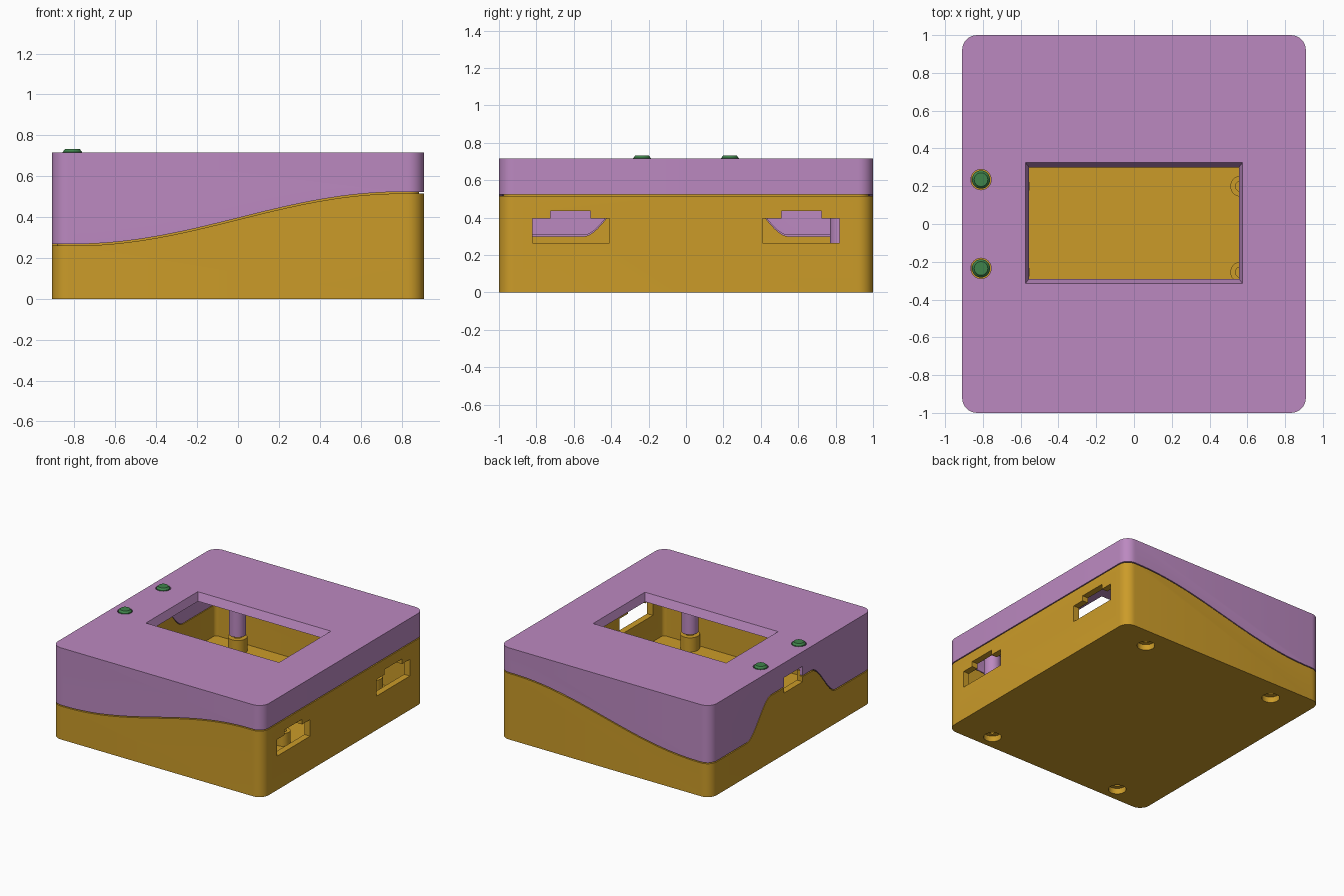
import bpy, bmesh, math
from mathutils import Vector

if "Cube" in bpy.data.objects:
    bpy.data.objects.remove(bpy.data.objects["Cube"])

W, D, H, R = 0.91, 1.0, 0.715, 0.08      # half width, half depth, height, corner radius
WALL, PLATE = 0.05, 0.06


def add(name, bm):
    bmesh.ops.recalc_face_normals(bm, faces=bm.faces)
    me = bpy.data.meshes.new(name)
    bm.to_mesh(me)
    bm.free()
    ob = bpy.data.objects.new(name, me)
    bpy.context.collection.objects.link(ob)
    return ob


def prism(name, pts, axis, lo, hi):
    """Extrude a 2D outline along an axis: x uses (y,z), y uses (x,z), z uses (x,y)."""
    def place(p, t):
        return {'x': (t, p[0], p[1]), 'y': (p[0], t, p[1]), 'z': (p[0], p[1], t)}[axis]
    bm = bmesh.new()
    a = [bm.verts.new(place(p, lo)) for p in pts]
    b = [bm.verts.new(place(p, hi)) for p in pts]
    bm.faces.new(a)
    bm.faces.new(b[::-1])
    for i in range(len(pts)):
        j = (i + 1) % len(pts)
        bm.faces.new((a[i], a[j], b[j], b[i]))
    return add(name, bm)


def block(name, inset, lo, hi):
    """Upright box with rounded vertical corners."""
    r, pts = R - inset, []
    for k, (sx, sy) in enumerate([(1, 1), (-1, 1), (-1, -1), (1, -1)]):
        for i in range(9):
            a = math.pi / 2 * (k + i / 8)
            pts.append((sx * (W - R) + r * math.cos(a), sy * (D - R) + r * math.sin(a)))
    return prism(name, pts, 'z', lo, hi)


def lathe(name, x, y, profile, n=32):
    """Solid of revolution from a (radius, z) profile, closed with flat caps."""
    bm = bmesh.new()
    rings = [[bm.verts.new((x + r * math.cos(2 * math.pi * i / n),
                            y + r * math.sin(2 * math.pi * i / n), z)) for i in range(n)]
             for r, z in profile]
    bm.faces.new(rings[0][::-1])
    bm.faces.new(rings[-1])
    for a, b in zip(rings, rings[1:]):
        for i in range(n):
            j = (i + 1) % n
            bm.faces.new((a[i], a[j], b[j], b[i]))
    return add(name, bm)


def boolean(ob, tool, op):
    m = ob.modifiers.new(op, 'BOOLEAN')
    m.operation, m.solver, m.object = op, 'EXACT', tool
    bpy.context.view_layer.objects.active = ob
    bpy.ops.object.modifier_apply(modifier=m.name)
    bpy.data.objects.remove(tool)


def seam(dz):
    """Everything below the wavy parting line, raised by dz."""
    xs = [-1.1] + [-0.8 + 1.6 * i / 32 for i in range(33)] + [1.1]
    wave = [(x, 0.3875 + dz + 0.1275 * math.sin(math.pi / 2 * max(-1, min(1, x / 0.8)))) for x in xs]
    body = prism('seam', wave + [(1.1, -0.2), (-1.1, -0.2)], 'y', -1.2, 1.2)
    hump = []
    for i in range(17):
        t = i / 16
        hump.append((-0.55 + 0.30 * t, 0.259 + dz + 0.261 * t * t * (3 - 2 * t)))
    hump += [(-y, z) for y, z in reversed(hump)]
    bump = prism('bump', hump + [(0.55, 0.1), (-0.55, 0.1)], 'x', -1.15, -0.8)
    boolean(body, bump, 'UNION')
    return body


def finish(ob, name, color):
    ob.name = name
    mat = bpy.data.materials.new(name + '_material')
    mat.diffuse_color = (*color, 1)
    mat.use_nodes = True
    mat.node_tree.nodes["Principled BSDF"].inputs["Base Color"].default_value = mat.diffuse_color
    ob.data.materials.clear()
    ob.data.materials.append(mat)
    bpy.ops.object.select_all(action='DESELECT')
    ob.select_set(True)
    bpy.context.view_layer.objects.active = ob
    bpy.ops.object.shade_smooth_by_angle(angle=math.radians(30))


corner_posts = [(x, y) for x in (-0.585, 0.585) for y in (-0.885, 0.83)]
board_posts = [(x, y) for x in (-0.605, 0.565) for y in (-0.255, 0.2)]


def side_slot():
    return prism('slot', [(-0.14, 0.48), (0.09, 0.48), (0.09, 0.60), (-0.14, 0.60)], 'x', -1.2, -0.83)


# Base tray: outer wall, raised inner lip, cavity
base = block('base_tray', 0, 0, H)
boolean(base, seam(0), 'INTERSECT')
lip = block('lip', WALL / 2, 0.02, 0.7)
boolean(lip, seam(0.04), 'INTERSECT')
boolean(base, lip, 'UNION')
boolean(base, block('cavity', WALL, PLATE, 1), 'DIFFERENCE')

# Screw posts with counterbored holes, and circuit board standoffs
for x, y in corner_posts:
    boolean(base, lathe('post', x, y, [(0.069, 0.05), (0.069, 0.17)]), 'UNION')
    boolean(base, lathe('hole', x, y, [(0.064, -0.1), (0.064, 0.045), (0.03, 0.045), (0.03, 0.3)]), 'DIFFERENCE')
for x, y in board_posts:
    boolean(base, lathe('standoff', x, y, [(0.055, 0.05), (0.055, 0.16)]), 'UNION')
    boolean(base, lathe('hole', x, y, [(0.028, 0.08), (0.028, 0.3)]), 'DIFFERENCE')

# Two keyed openings in the right wall, one in the left
for s in (-1, 1):
    key = [(0.41, 0.265), (0.82, 0.265), (0.82, 0.395), (0.725, 0.395),
           (0.725, 0.435), (0.51, 0.435), (0.51, 0.395), (0.41, 0.395)]
    boolean(base, prism('opening', [(s * y, z) for y, z in key], 'x', 0.82, 1.2), 'DIFFERENCE')
boolean(base, side_slot(), 'DIFFERENCE')
finish(base, 'base_tray', (0.60, 0.33, 0.022))

# Lid: rebated over the lip, hollow
lid = block('lid', 0, 0, H)
boolean(lid, seam(0.008), 'DIFFERENCE')
rebate = block('rebate', WALL / 2 - 0.003, -0.1, 0.65)
boolean(rebate, seam(0.046), 'INTERSECT')
boolean(lid, rebate, 'DIFFERENCE')
boolean(lid, block('cavity', WALL, -0.3, H - PLATE), 'DIFFERENCE')
for x, y in corner_posts:
    boolean(lid, lathe('boss', x, y, [(0.06, 0.19), (0.06, 0.68)]), 'UNION')
    boolean(lid, lathe('pilot', x, y, [(0.025, 0.1), (0.025, 0.55)]), 'DIFFERENCE')
boolean(lid, side_slot(), 'DIFFERENCE')

# Display window with sloping edges
window = prism('window', [(-1, -1), (1, -1), (1, 1), (-1, 1)], 'z', 0.595, 0.775)
for v in window.data.vertices:
    hx, hy = (0.535, 0.27) if v.co.z < 0.7 else (0.595, 0.345)
    v.co = Vector((v.co.x * hx, v.co.y * hy + 0.005, v.co.z))
boolean(lid, window, 'DIFFERENCE')

# Indicator lights in the lid
for side, y in (('front', -0.235), ('back', 0.235)):
    boolean(lid, lathe('hole', -0.81, y, [(0.054, 0.6), (0.054, 0.8)]), 'DIFFERENCE')
    light = lathe('light', -0.81, y, [(0.048, 0.63), (0.048, 0.718), (0.036, 0.732)])
    finish(light, side + '_indicator_light', (0.05, 0.23, 0.07))
finish(lid, 'lid', (0.50, 0.25, 0.53))
